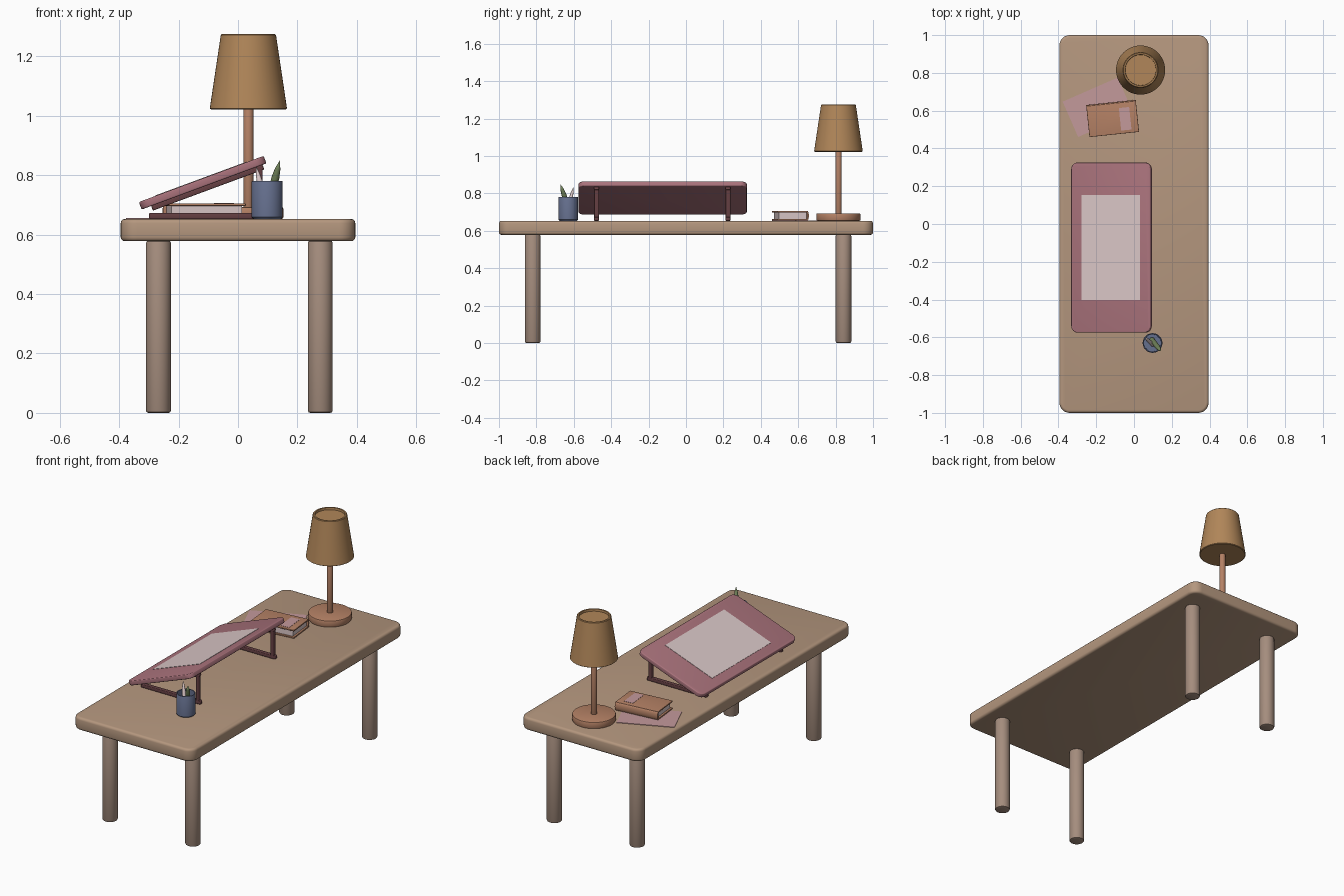
import bpy, bmesh, math
from mathutils import Vector, Matrix

if "Cube" in bpy.data.objects:
    bpy.data.objects.remove(bpy.data.objects["Cube"])

MATS = {}


def mat(name, rgb):
    m = bpy.data.materials.new(name)
    m.diffuse_color = (*rgb, 1)
    m.use_nodes = True
    m.node_tree.nodes["Principled BSDF"].inputs["Base Color"].default_value = m.diffuse_color
    MATS[name] = m


mat("wood", (0.46, 0.31, 0.21))
mat("leg_wood", (0.38, 0.27, 0.21))
mat("copper", (0.46, 0.22, 0.13))
mat("shade", (0.44, 0.24, 0.10))
mat("board", (0.40, 0.17, 0.20))
mat("frame", (0.13, 0.05, 0.055))
mat("paper", (0.70, 0.57, 0.57))
mat("label", (0.55, 0.32, 0.33))
mat("blue", (0.13, 0.16, 0.27))
mat("green", (0.16, 0.22, 0.10))


def finish(name, bm, material, loc=(0, 0, 0), rot=(0, 0, 0)):
    bmesh.ops.recalc_face_normals(bm, faces=bm.faces)
    me = bpy.data.meshes.new(name)
    bm.to_mesh(me)
    bm.free()
    ob = bpy.data.objects.new(name, me)
    bpy.context.collection.objects.link(ob)
    ob.location, ob.rotation_euler = loc, rot
    me.materials.append(MATS[material])
    bpy.ops.object.select_all(action='DESELECT')
    ob.select_set(True)
    bpy.context.view_layer.objects.active = ob
    bpy.ops.object.shade_smooth_by_angle(angle=math.radians(35))
    return ob


def slab(name, size, loc, material, corner=0, rim=0, rot=(0, 0, 0)):
    """Box with rounded vertical corners and a softened rim."""
    bm = bmesh.new()
    bmesh.ops.create_cube(bm, size=1)
    bmesh.ops.scale(bm, vec=size, verts=bm.verts)
    if corner:
        es = [e for e in bm.edges if abs((e.verts[0].co - e.verts[1].co).normalized().z) > 0.9]
        bmesh.ops.bevel(bm, geom=es, offset=corner, segments=8, profile=0.5, affect='EDGES')
    if rim:
        es = [e for e in bm.edges if e.calc_face_angle(0) > 1.0]
        bmesh.ops.bevel(bm, geom=es, offset=rim, segments=3, profile=0.5, affect='EDGES')
    return finish(name, bm, material, loc, rot)


def lathe(name, profile, material, loc, rot=(0, 0, 0), n=48):
    """Spin (radius, height) points around z; r = 0 closes an end."""
    bm = bmesh.new()
    vs = [bm.verts.new((r, 0, z)) for r, z in profile]
    es = [bm.edges.new(p) for p in zip(vs, vs[1:])]
    bmesh.ops.spin(bm, geom=vs + es, cent=(0, 0, 0), axis=(0, 0, 1),
                   angle=2 * math.pi, steps=n, use_duplicate=False)
    bmesh.ops.remove_doubles(bm, verts=bm.verts, dist=1e-5)
    return finish(name, bm, material, loc, rot)


def rod(name, r, h, b, material, loc):
    """Upright cylinder with bevelled ends."""
    k = b * 0.3
    return lathe(name, [(0, 0), (r - b, 0), (r - k, k), (r, b), (r, h - b),
                        (r - k, h - k), (r - b, h), (0, h)], material, loc)


TOP = 0.653

# table
slab("table_top", (0.79, 2.0, 0.075), (0, 0, TOP - 0.0375), "wood", 0.055, 0.014)
for side, x in (("left", -0.268), ("right", 0.277)):
    for end, y in (("front", -0.82), ("back", 0.842)):
        rod(f"{end}_{side}_leg", 0.042, 0.58, 0.008, "leg_wood", (x, y, 0))

# lamp
lx, ly = 0.035, 0.815
rod("lamp_base", 0.118, 0.04, 0.006, "copper", (lx, ly, TOP))
rod("lamp_pole", 0.017, 0.36, 0.003, "copper", (lx, ly, TOP + 0.03))
lathe("lamp_shade", [(0, 1.022), (0.126, 1.022), (0.13, 1.025), (0.093, 1.272), (0.090, 1.275),
                     (0.082, 1.275), (0.081, 1.262), (0, 1.262)], "shade", (lx, ly, 0))

# tilted drawing board with a sheet on it
a = math.radians(20.3)
tilt = (0, -a, 0)
n = Vector((-math.sin(a), 0, math.cos(a)))
u = Vector((math.cos(a), 0, math.sin(a)))
c = Vector((-0.119, -0.125, 0.775))
slab("drawing_board", (0.448, 0.90, 0.027), c, "board", 0.035, 0.005, tilt)
slab("board_sheet", (0.33, 0.555, 0.002), c + n * 0.0142, "paper", rot=tilt)

# stand frames under the board
for end, y in (("front", -0.478), ("back", 0.225)):
    slab(f"{end}_foot_rail", (0.395, 0.026, 0.02), (-0.103, y, TOP + 0.01), "frame", 0.01, 0.004)
    slab(f"{end}_post", (0.02, 0.026, 0.165), (0.073, y, TOP + 0.09), "frame", 0.006)
    p = c - n * 0.021 + u * 0.01
    slab(f"{end}_slope_rail", (0.40, 0.026, 0.018), (p.x, y, p.z), "frame", 0.008, 0.003, tilt)

# pen cup with pens
cx, cy = 0.098, -0.63
lathe("pen_cup", [(0, 0), (0.046, 0), (0.052, 0.006), (0.052, 0.125), (0.051, 0.127),
                  (0.046, 0.127), (0.045, 0.012), (0, 0.012)], "blue", (cx, cy, TOP))


def pen(name, start, tip, r, material):
    d = Vector(tip) - Vector(start)
    h = d.length
    rot = d.to_track_quat('Z', 'Y').to_euler()
    lathe(name, [(0, 0), (r, 0), (r, h - 0.06), (r * 0.7, h - 0.03), (0, h)],
          material, start, rot, 16)


pen("green_pen", (0.095, -0.612, 0.67), (0.141, -0.672, 0.850), 0.013, "green")
pen("pale_pen", (0.100, -0.640, 0.67), (0.060, -0.602, 0.832), 0.010, "paper")

# loose sheet and book
slab("loose_sheet", (0.318, 0.204, 0.003), (-0.191, 0.618, TOP + 0.0015), "label",
     rot=(0, 0, math.radians(23.7)))
turn = math.radians(6)
spin = Matrix.Rotation(turn, 3, 'Z')


def book_part(name, size, off, material, corner=0, rim=0):
    loc = Vector((-0.113, 0.556, TOP)) + spin @ Vector(off)
    slab(name, size, loc, material, corner, rim, (0, 0, turn))


book_part("book_bottom_cover", (0.264, 0.165, 0.008), (0, 0, 0.006), "copper", 0.004, 0.002)
book_part("book_pages", (0.24, 0.15, 0.034), (0, 0.002, 0.027), "paper")
book_part("book_top_cover", (0.264, 0.165, 0.008), (0, 0, 0.048), "copper", 0.004, 0.002)
book_part("book_label", (0.055, 0.12, 0.002), (0.066, -0.006, 0.0525), "label")

# rounded book spine: half-ellipse extruded along the long side
bm = bmesh.new()
arc = [(0.010 * math.cos(t), 0.025 * math.sin(t))
       for t in (math.pi * (i / 10 - 0.5) for i in range(11))]
face = bm.faces.new([bm.verts.new((-0.132, y, z)) for y, z in arc])
ext = bmesh.ops.extrude_face_region(bm, geom=[face], use_keep_orig=True)
bmesh.ops.translate(bm, vec=(0.264, 0, 0),
                    verts=[v for v in ext["geom"] if isinstance(v, bmesh.types.BMVert)])
finish("book_spine", bm, "copper",
       Vector((-0.113, 0.556, TOP + 0.027)) + spin @ Vector((0, 0.078, 0)), (0, 0, turn))
